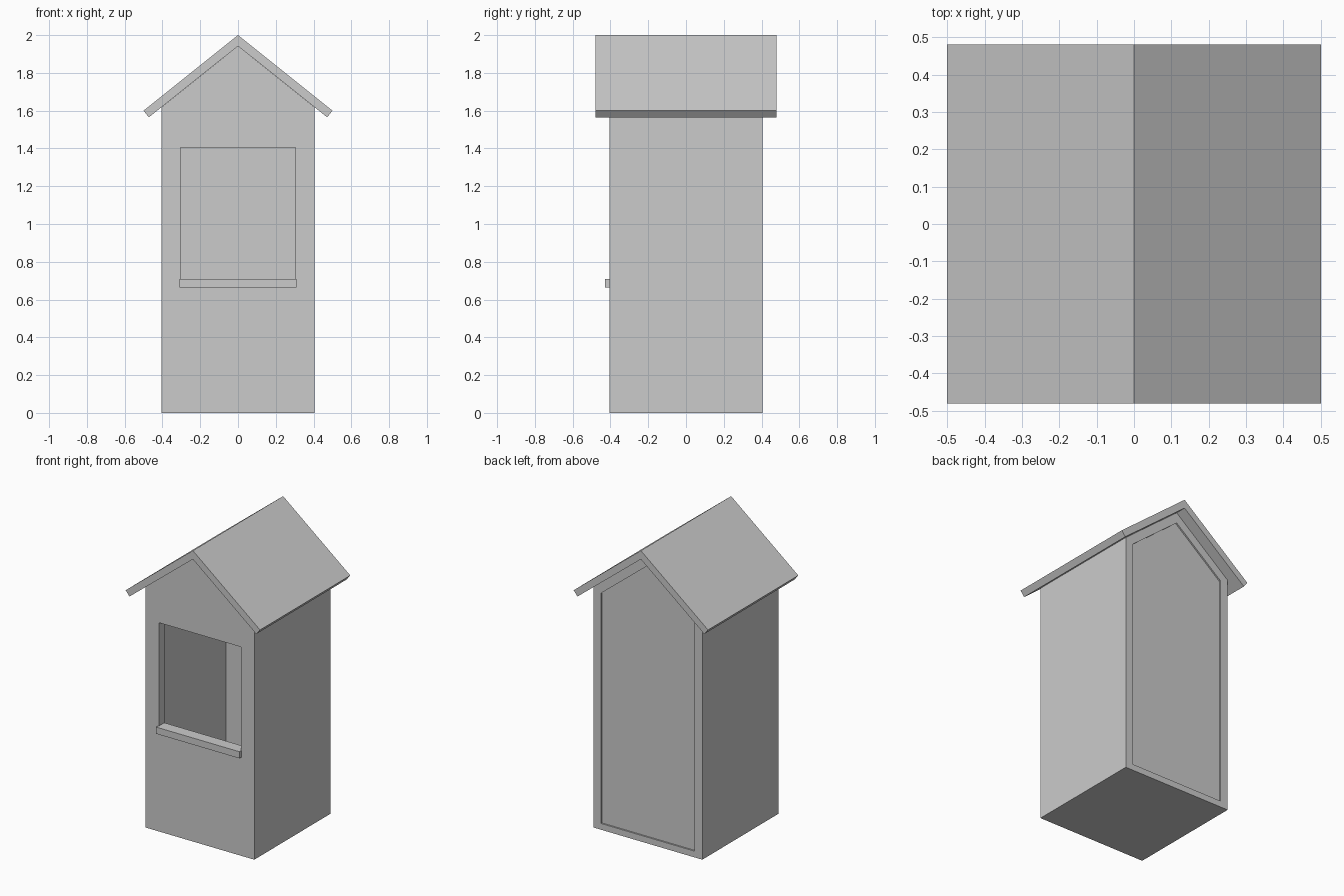
import bpy, bmesh

if "Cube" in bpy.data.objects:
    bpy.data.objects.remove(bpy.data.objects["Cube"])

T = 0.057            # wall thickness
HALF = 0.405         # half width and depth of the body
EDGE = 0.48          # roof reach in y
APEX = 1.942         # body gable peak, on the roof underside
SLOPE = 0.8


def prism(name, profile, y0, y1):
    """Extrude an (x, z) outline from y0 to y1."""
    bm = bmesh.new()
    face = bm.faces.new([bm.verts.new((x, y0, z)) for x, z in profile])
    out = bmesh.ops.extrude_face_region(bm, geom=[face])
    moved = [v for v in out["geom"] if isinstance(v, bmesh.types.BMVert)]
    bmesh.ops.translate(bm, verts=moved, vec=(0, y1 - y0, 0))
    bmesh.ops.recalc_face_normals(bm, faces=bm.faces[:])
    mesh = bpy.data.meshes.new(name)
    bm.to_mesh(mesh)
    bm.free()
    obj = bpy.data.objects.new(name, mesh)
    bpy.context.collection.objects.link(obj)
    return obj


def rect(w, z0, z1):
    return [(-w, z0), (w, z0), (w, z1), (-w, z1)]


def gable(w, z0, apex):
    eave = apex - SLOPE * w
    return [(-w, z0), (w, z0), (w, eave), (0, apex), (-w, eave)]


def cut(target, cutter):
    cutter.hide_render = True
    mod = target.modifiers.new("cut", "BOOLEAN")
    mod.operation = "DIFFERENCE"
    mod.solver = "EXACT"
    mod.object = cutter
    bpy.context.view_layer.objects.active = target
    bpy.ops.object.modifier_apply(modifier=mod.name)
    bpy.data.objects.remove(cutter)


# Hollow body, open at the back, with a front window
inner = gable(HALF - T, 0.042, 1.871)
body = prism("booth_body", gable(HALF, 0, APEX), -HALF, HALF)
cut(body, prism("room_cutter", inner, -HALF + T, 0.6))
cut(body, prism("window_cutter", rect(0.305, 0.71, 1.405), -0.6, -0.2))

# Slightly recessed panel closing the back
prism("back_panel", inner, 0.37, 0.395)

# Sill below the window
prism("window_sill", rect(0.31, 0.665, 0.71), -0.428, -HALF)

# Two roof slabs mitred at the ridge
for side, s in (("left", -1), ("right", 1)):
    slab = [(0, 2), (0.5 * s, 1.6), (0.472 * s, 1.565), (0, APEX)]
    prism(side + "_roof_slab", slab, -EDGE, EDGE)
